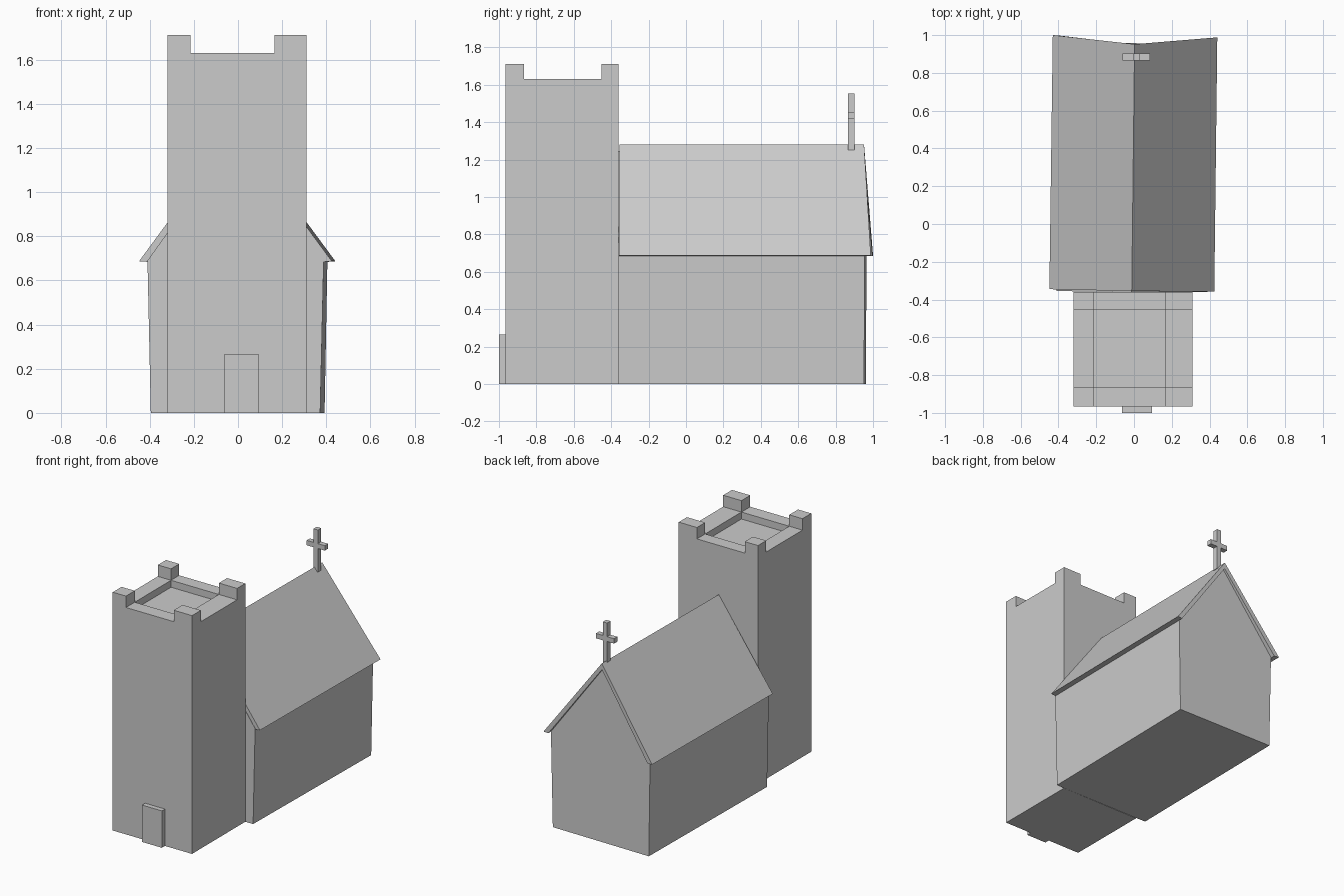
import bpy, bmesh

if "Cube" in bpy.data.objects:
    bpy.data.objects.remove(bpy.data.objects["Cube"])


def make_object(name, bm):
    bmesh.ops.recalc_face_normals(bm, faces=bm.faces)
    mesh = bpy.data.meshes.new(name)
    bm.to_mesh(mesh)
    bm.free()
    obj = bpy.data.objects.new(name, mesh)
    bpy.context.collection.objects.link(obj)
    return obj


def box(name, x0, x1, y0, y1, z0, z1):
    bm = bmesh.new()
    bmesh.ops.create_cube(bm, size=1)
    for v in bm.verts:
        v.co = (x1 if v.co.x > 0 else x0,
                y1 if v.co.y > 0 else y0,
                z1 if v.co.z > 0 else z0)
    return make_object(name, bm)


def loft(name, front, back):
    """Solid between two matching end outlines."""
    bm = bmesh.new()
    a = [bm.verts.new(p) for p in front]
    b = [bm.verts.new(p) for p in back]
    n = len(a)
    bm.faces.new(a)
    bm.faces.new(b[::-1])
    for i in range(n):
        j = (i + 1) % n
        bm.faces.new((a[i], b[i], b[j], a[j]))
    return make_object(name, bm)


# Tower: solid shaft with a recessed top behind a parapet
X = (-0.32, -0.215, 0.165, 0.31)
Y = (-0.965, -0.865, -0.453, -0.36)
FLOOR, RIM, TOP = 1.58, 1.63, 1.712
tower = box("tower", X[0], X[3], Y[0], Y[3], 0, RIM)
recess = box("tower_recess_cutter", X[1], X[2], Y[1], Y[2], FLOOR, RIM + 0.2)
recess.hide_render = True
recess.hide_viewport = True
cut = tower.modifiers.new("recess", 'BOOLEAN')
cut.operation = 'DIFFERENCE'
cut.solver = 'EXACT'
cut.object = recess

# Corner battlements
for i in (0, 2):
    for j in (0, 2):
        box("battlement", X[i], X[i + 1], Y[j], Y[j + 1], RIM, TOP)

# Door
box("door", -0.063, 0.095, -1.0, -0.965, 0, 0.265)

# Nave walls with gable ends, very slightly turned and flared upward
loft("nave_walls",
     [(-0.395, -0.355, 0), (0.372, -0.36, 0), (0.388, -0.36, 0.69),
      (-0.012, -0.36, 1.245), (-0.41, -0.355, 0.69)],
     [(-0.378, 0.962, 0), (0.392, 0.952, 0), (0.405, 0.955, 0.69),
      (0.003, 0.935, 1.245), (-0.39, 0.965, 0.69)])

# Pitched roof with eaves and a raking back edge
loft("nave_roof",
     [(-0.448, -0.345, 0.687), (-0.012, -0.355, 1.28), (0.425, -0.358, 0.687),
      (0.388, -0.358, 0.684), (-0.012, -0.355, 1.235), (-0.41, -0.345, 0.684)],
     [(-0.43, 1.0, 0.687), (0.003, 0.952, 1.28), (0.441, 0.988, 0.687),
      (0.405, 0.985, 0.684), (0.003, 0.95, 1.235), (-0.392, 0.997, 0.684)])

# Cross on the back end of the ridge
box("cross_post", -0.005, 0.029, 0.865, 0.902, 1.25, 1.553)
box("cross_arm", -0.06, 0.084, 0.865, 0.902, 1.42, 1.455)
